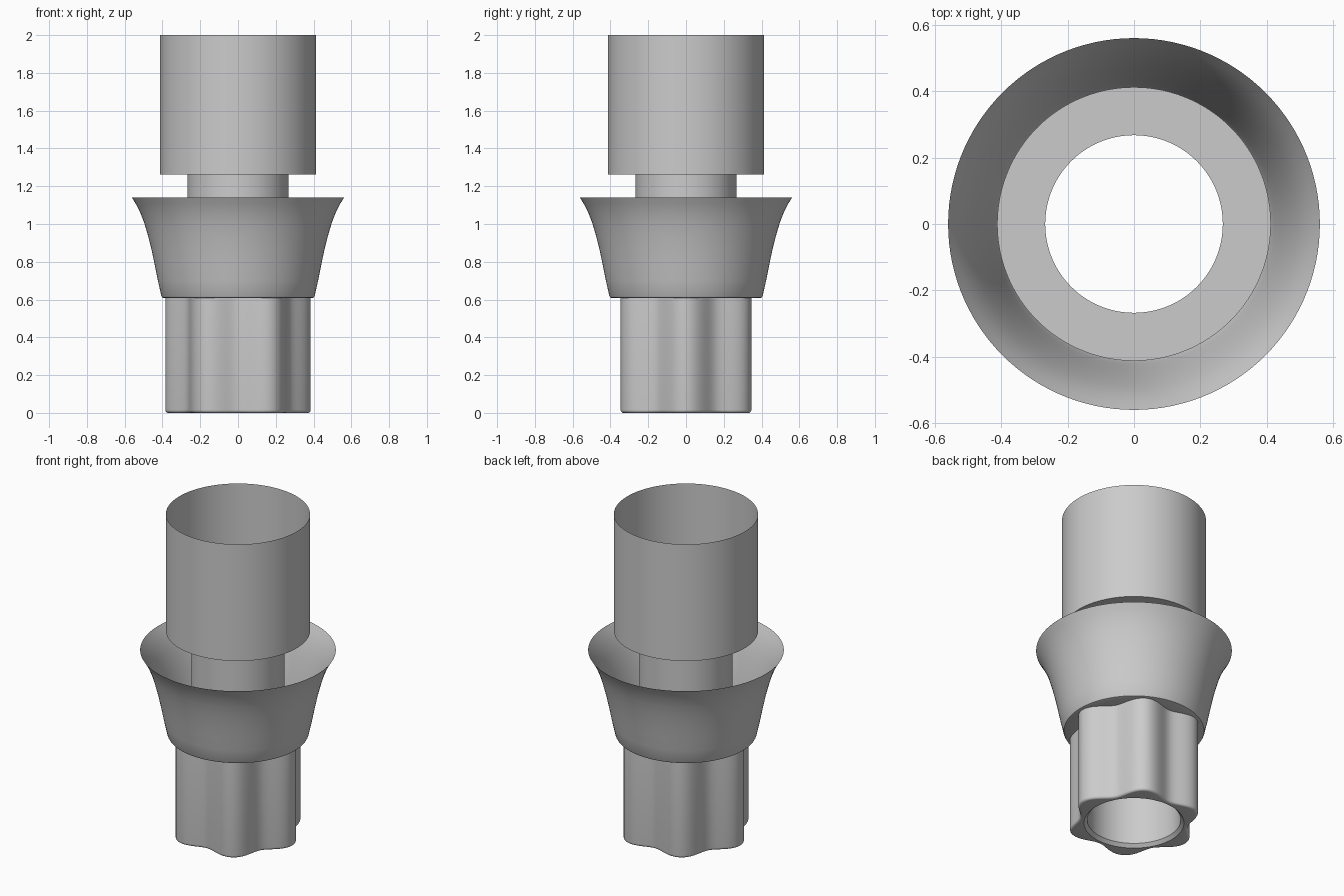
import bpy
import bmesh
from math import cos, sin, pi, radians

SEGMENTS = 120

cube = bpy.data.objects.get("Cube")
if cube:
    bpy.data.objects.remove(cube, do_unlink=True)

metal = bpy.data.materials.new("grey metal")
metal.use_nodes = True
metal.diffuse_color = (0.6, 0.6, 0.6, 1)
metal.node_tree.nodes["Principled BSDF"].inputs["Base Color"].default_value = (0.6, 0.6, 0.6, 1)


def loft(name, rings):
    """Skin rings of (radius, height, lobe depth); six lobes, one facing +x."""
    bm = bmesh.new()
    previous = None
    for radius, z, lobe in rings:
        ring = []
        for i in range(SEGMENTS):
            a = 2 * pi * i / SEGMENTS
            r = radius + lobe * cos(6 * a)
            ring.append(bm.verts.new((r * cos(a), r * sin(a), z)))
        if previous:
            for i in range(SEGMENTS):
                j = (i + 1) % SEGMENTS
                bm.faces.new((previous[i], previous[j], ring[j], ring[i]))
        previous = ring
    mesh = bpy.data.meshes.new(name)
    bm.to_mesh(mesh)
    bm.free()
    mesh.materials.append(metal)
    obj = bpy.data.objects.new(name, mesh)
    bpy.context.collection.objects.link(obj)
    bpy.ops.object.select_all(action="DESELECT")
    obj.select_set(True)
    bpy.context.view_layer.objects.active = obj
    bpy.ops.object.shade_smooth_by_angle(angle=radians(35))
    return obj


def circles(profile):
    return [(r, z, 0) for r, z in profile]


BORE = 0.268

# Open thin sleeve with a flat floor around the bore
loft("upper_sleeve", circles([(BORE, 1.262), (0.413, 1.262), (0.413, 2.0)]))

# Thin tube that forms the neck and the through bore
loft("neck_tube", circles([(BORE, 0.02), (BORE, 1.262)]))

# Open flared collar with a small rounded lower edge
collar = [(0.30, 0.608), (0.393, 0.608), (0.401, 0.611), (0.406, 0.62),
          (0.424, 0.70), (0.442, 0.79), (0.459, 0.87), (0.477, 0.94),
          (0.496, 1.005), (0.518, 1.062), (0.54, 1.105), (0.561, 1.14)]
loft("flared_collar", circles(collar))

# Six-lobed base: chamfered bore mouth, flat underside, filleted edge, straight walls
LOBE, FILLET = 0.035, 0.016
base = [(BORE, 0.02, 0), (0.287, 0.0, 0)]
for step in range(6):
    a = pi / 2 * step / 5
    base.append((0.35 - FILLET * (1 - sin(a)), FILLET * (1 - cos(a)), LOBE))
base.append((0.35, 0.608, LOBE))
loft("lobed_base", base)
